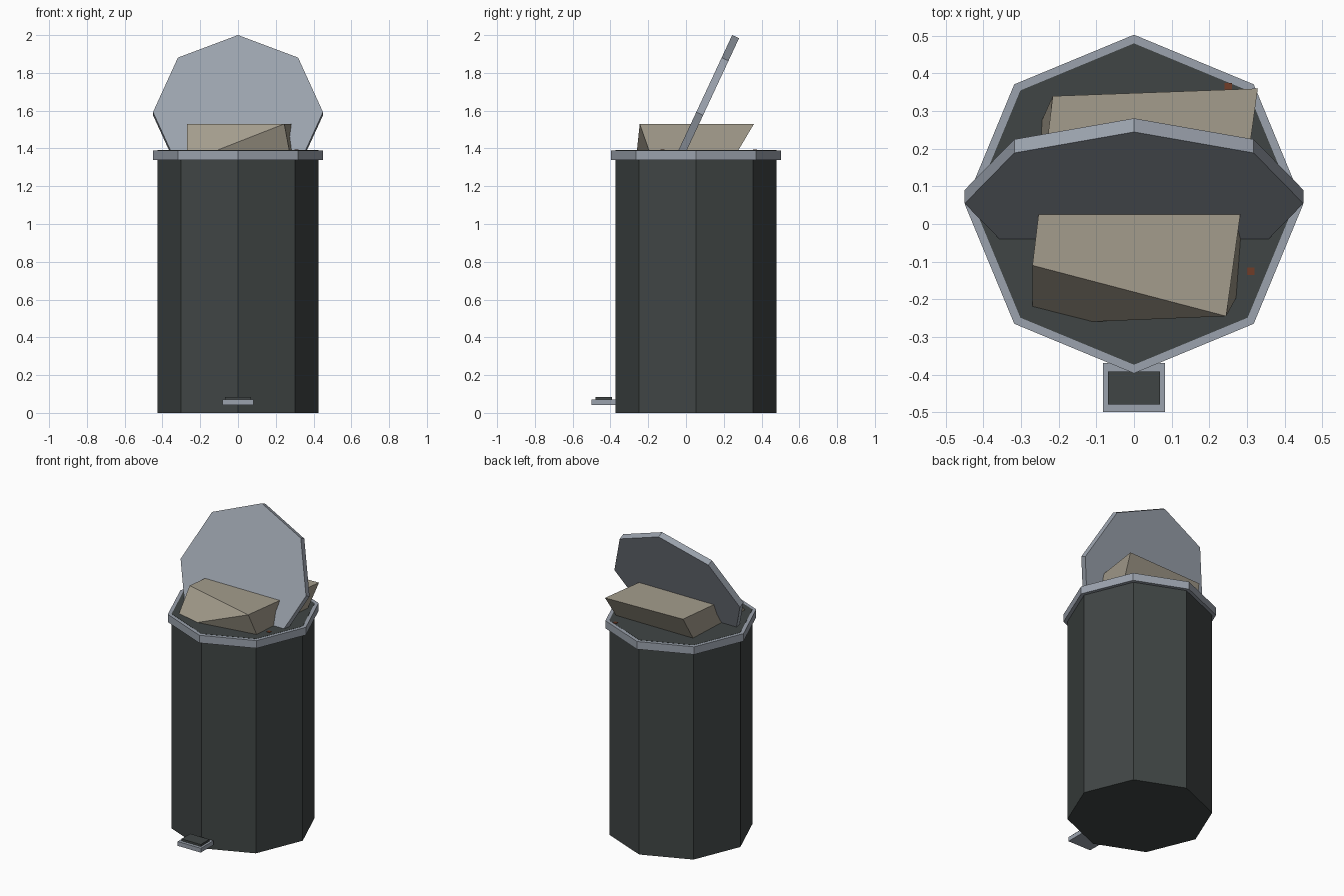
import bpy, bmesh, math
from mathutils import Matrix

if "Cube" in bpy.data.objects:
    bpy.data.objects.remove(bpy.data.objects["Cube"])


def material(name, rgb):
    m = bpy.data.materials.new(name)
    m.diffuse_color = (*rgb, 1)
    m.use_nodes = True
    m.node_tree.nodes["Principled BSDF"].inputs["Base Color"].default_value = m.diffuse_color
    return m


DARK = material("dark grey green", (0.051, 0.060, 0.059))
METAL = material("light steel", (0.33, 0.365, 0.42))
TAN = material("tan cardboard", (0.37, 0.335, 0.265))
RUST = material("rust brown", (0.16, 0.045, 0.02))
CY = 0.053  # bin axis


def finish(name, bm, mat):
    bmesh.ops.recalc_face_normals(bm, faces=bm.faces[:])
    me = bpy.data.meshes.new(name)
    bm.to_mesh(me)
    bm.free()
    me.materials.append(mat)
    ob = bpy.data.objects.new(name, me)
    bpy.context.collection.objects.link(ob)
    return ob


def octagon(name, r, depth, mat, matrix):
    # eight-sided disc with corners on the x and y axes
    bm = bmesh.new()
    pts = [(r * math.cos(i * math.pi / 4), r * math.sin(i * math.pi / 4)) for i in range(8)]
    f = bm.faces.new([bm.verts.new((x, y, -depth / 2)) for x, y in pts])
    ext = bmesh.ops.extrude_face_region(bm, geom=[f])
    bmesh.ops.translate(bm, vec=(0, 0, depth),
                        verts=[v for v in ext["geom"] if isinstance(v, bmesh.types.BMVert)])
    if not any(len(g.verts) == 8 and g.calc_center_median().z < 0 for g in bm.faces):
        bm.faces.new([v for v in bm.verts if v.co.z < 0])
    bm.transform(matrix)
    return finish(name, bm, mat)


def box(name, x, y, z, mat):
    bm = bmesh.new()
    bmesh.ops.create_cube(bm, size=1)
    for v in bm.verts:
        v.co = [a[0] if c < 0 else a[1] for a, c in zip((x, y, z), v.co)]
    return finish(name, bm, mat)


# bin body, its filled top sits just above the rim
octagon("bin_body", 0.427, 1.391, DARK, Matrix.Translation((0, CY, 1.391 / 2)))
octagon("bin_rim", 0.45, 0.05, METAL, Matrix.Translation((0, CY, 1.365)))

# open lid, leaning back and sunk into the bin
octagon("lid", 0.45, 0.04, METAL,
        Matrix.Translation((0, 0.0725, 1.584)) @ Matrix.Rotation(math.radians(65), 4, "X"))

# foot pedal with dark pad
box("pedal", (-0.083, 0.083), (-0.5, -0.37), (0.042, 0.07), METAL)
box("pedal_pad", (-0.069, 0.069), (-0.48, -0.392), (0.07, 0.083), DARK)

# crooked rubbish block passing through the lid
bm = bmesh.new()
top = [bm.verts.new((x, y, 1.53)) for x, y in
       ((-0.27, -0.11), (0.245, -0.245), (0.329, 0.36), (-0.216, 0.34))]
low = [bm.verts.new((x, y, 1.387)) for x, y in
       ((-0.27, -0.222), (0.272, -0.195), (0.307, 0.275), (-0.245, 0.275))]
kink = bm.verts.new((-0.12, -0.26, 1.387))
bm.faces.new(top)
bm.faces.new([low[0], kink] + low[1:])
for i in (1, 2, 3):
    j = (i + 1) % 4
    bm.faces.new((top[i], top[j], low[j], low[i]))
bm.faces.new((top[0], top[1], kink))
bm.faces.new((top[0], kink, low[0]))
bm.faces.new((top[1], low[1], kink))
finish("rubbish_block", bm, TAN)

# small scraps just breaking the surface
for i, (x, y) in enumerate(((0.31, -0.125), (0.25, 0.365))):
    box(f"scrap_{i + 1}", (x - 0.01, x + 0.01), (y - 0.01, y + 0.01), (1.38, 1.394), RUST)
